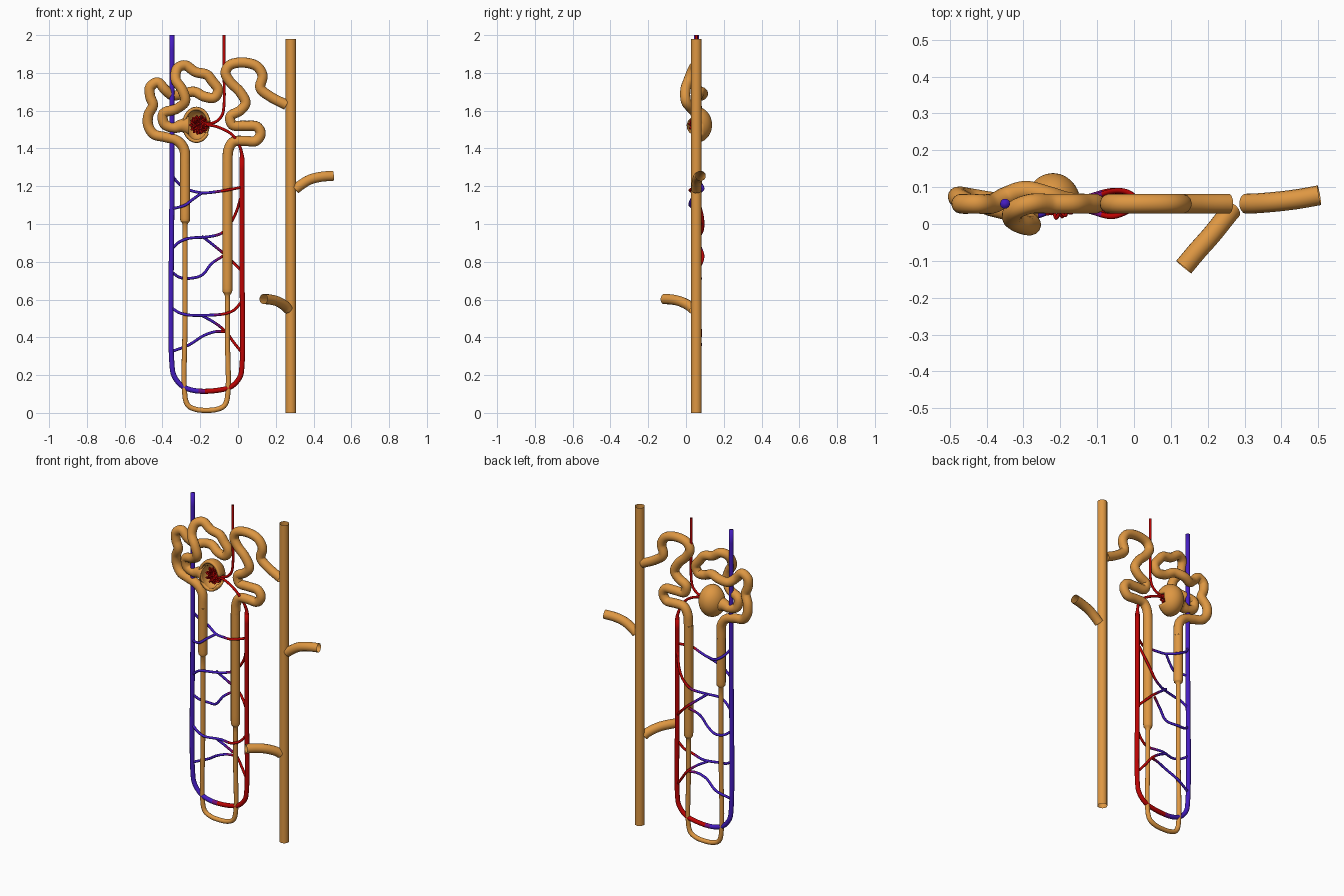
import bpy, bmesh, math
from mathutils import Vector

Y0 = 0.055      # main depth of the whole diagram
R = 0.027       # thick tubule radius
T = 0.0135      # thin limb radius
C = 0.0075      # capillary radius


def material(name, rgb):
    m = bpy.data.materials.new(name)
    m.diffuse_color = (*rgb, 1)
    return m


TAN = material("tubule tan", (0.73, 0.31, 0.055))
RED = material("artery red", (0.50, 0.001, 0.001))
VIOLET = material("vein violet", (0.06, 0.012, 0.53))
PLUM = material("blend plum", (0.18, 0.005, 0.20))
BLOOD = [RED, VIOLET, PLUM]


def finish(bm, name, mats):
    bmesh.ops.recalc_face_normals(bm, faces=bm.faces)
    me = bpy.data.meshes.new(name)
    for f in bm.faces:
        f.smooth = True
    bm.to_mesh(me)
    bm.free()
    for m in mats:
        me.materials.append(m)
    ob = bpy.data.objects.new(name, me)
    bpy.context.collection.objects.link(ob)
    return ob


def smooth_path(keys, steps):
    """Centripetal spline through (point, radius) keys."""
    p = [k[0] for k in keys]
    p = [2 * p[0] - p[1]] + p + [2 * p[-1] - p[-2]]
    out = []
    for i in range(1, len(p) - 2):
        a, b, c, d = p[i - 1:i + 3]
        t0, t1, t2 = [max((v - u).length, 1e-5) ** 0.5 for u, v in ((a, b), (b, c), (c, d))]
        m1 = t1 * ((b - a) / t0 - (c - a) / (t0 + t1) + (c - b) / t1)
        m2 = t1 * ((c - b) / t1 - (d - b) / (t1 + t2) + (d - c) / t2)
        r1, r2 = keys[i - 1][1], keys[i][1]
        for s in range(steps):
            t = s / steps
            q = ((2*t**3 - 3*t**2 + 1) * b + (t**3 - 2*t**2 + t) * m1
                 + (3*t**2 - 2*t**3) * c + (t**3 - t**2) * m2)
            out.append((q, r1 + (r2 - r1) * t))
    out.append(keys[-1])
    return out


def sweep(bm, keys, sides=14, steps=5, caps=False, split=None):
    """Round tube along keys; it turns from red to violet left of x = split."""
    path = smooth_path(keys, steps)
    rings, normal = [], None
    for i, (q, r) in enumerate(path):
        tan = (path[min(i + 1, len(path) - 1)][0] - path[max(i - 1, 0)][0]).normalized()
        if normal is None:
            normal = tan.orthogonal()
        normal = (normal - tan * normal.dot(tan)).normalized()
        side = tan.cross(normal)
        rings.append([bm.verts.new(q + r * (normal * math.cos(a) + side * math.sin(a)))
                      for a in (2 * math.pi * k / sides for k in range(sides))])
    faces = []
    for a, b in zip(rings, rings[1:]):
        for k in range(sides):
            n = (k + 1) % sides
            faces.append(bm.faces.new((a[k], a[n], b[n], b[k])))
    if caps:
        faces += [bm.faces.new(rings[0]), bm.faces.new(rings[-1])]
    if split is not None:
        for f in faces:
            x = f.calc_center_median().x
            f.material_index = 2 if abs(x - split) < 0.016 else int(x < split)


def tube(name, pts, mats, r=R, **kw):
    """pts are (x, z[, y[, radius]])."""
    keys = [(Vector((p[0], p[2] if len(p) > 2 else Y0, p[1])), p[3] if len(p) > 3 else r)
            for p in pts]
    bm = bmesh.new()
    sweep(bm, keys, **kw)
    return finish(bm, name, mats)


# collecting duct, hollow, with its two side branches starting at its wall
tube("collecting_duct", [(0.28, 0), (0.28, 1), (0.28, 1.98)], [TAN], r=0.0285, steps=2)
tube("upper_branch", [(0.303, 1.183), (0.33, 1.205, 0.056), (0.38, 1.235, 0.06),
                      (0.44, 1.25, 0.067), (0.503, 1.255, 0.078)], [TAN])
tube("lower_branch", [(0.265, 0.548, 0.038), (0.25, 0.565, 0.02), (0.21, 0.59, -0.03),
                      (0.17, 0.6, -0.075), (0.135, 0.603, -0.117)], [TAN])

# proximal convoluted tubule, from the capsule neck to the straight part
tube("proximal_tubule", [
    (-0.26, 1.52, Y0, 0.052), (-0.30, 1.52, Y0, 0.034), (-0.34, 1.51), (-0.39, 1.53),
    (-0.395, 1.585, 0.05), (-0.325, 1.61, 0.03), (-0.28, 1.65, 0.0), (-0.295, 1.71, -0.003),
    (-0.33, 1.765, 0.015), (-0.32, 1.825, 0.04), (-0.28, 1.84), (-0.225, 1.805),
    (-0.165, 1.79), (-0.135, 1.755), (-0.105, 1.71), (-0.125, 1.67), (-0.18, 1.675, 0.06),
    (-0.23, 1.70, 0.075), (-0.295, 1.69, 0.09), (-0.345, 1.68, 0.075), (-0.385, 1.71),
    (-0.425, 1.75), (-0.465, 1.725), (-0.465, 1.675), (-0.45, 1.63), (-0.475, 1.575, 0.07),
    (-0.475, 1.52, 0.075), (-0.445, 1.475, 0.07), (-0.385, 1.46, 0.06), (-0.32, 1.44),
    (-0.285, 1.395), (-0.28, 1.31)], [TAN], steps=6)

# loop: thick descending, thin hairpin, thick ascending
tube("nephron_loop", [
    (-0.28, 1.31), (-0.28, 1.03), (-0.28, 1.015, Y0, 0.025), (-0.28, 1.0, Y0, T),
    (-0.28, 0.5, Y0, T), (-0.28, 0.08, Y0, T), (-0.262, 0.037, Y0, T), (-0.22, 0.018, Y0, T),
    (-0.168, 0.0135, Y0, T), (-0.115, 0.018, Y0, T), (-0.074, 0.037, Y0, T),
    (-0.056, 0.08, Y0, T), (-0.056, 0.4, Y0, T), (-0.056, 0.62, Y0, T),
    (-0.056, 0.64, Y0, 0.025), (-0.056, 0.66), (-0.056, 1.0), (-0.056, 1.33)], [TAN])

# distal convoluted tubule, up to the wall of the collecting duct
tube("distal_tubule", [
    (-0.056, 1.33), (-0.05, 1.395), (-0.025, 1.435), (0.035, 1.44), (0.095, 1.44),
    (0.12, 1.48), (0.10, 1.515), (0.035, 1.52), (-0.03, 1.525), (-0.04, 1.57),
    (0.01, 1.60), (0.04, 1.64), (0.01, 1.70), (-0.04, 1.75), (-0.066, 1.80), (-0.045, 1.84),
    (0.025, 1.855), (0.10, 1.835), (0.13, 1.785), (0.118, 1.72), (0.17, 1.675),
    (0.257, 1.63)], [TAN], steps=6)

# capsule: cup open to the front, notched on the right for the vessels
bm = bmesh.new()
N, M = 36, 14
centre, radii = Vector((-0.22, 0.052, 1.525)), (0.076, 0.086, 0.096)
pole = bm.verts.new(centre + Vector((0, radii[1], 0)))
rows = []
for j in range(1, M + 1):
    a = math.radians(106) * j / M
    rows.append([bm.verts.new(centre + Vector((
        radii[0] * math.sin(a) * math.cos(b), radii[1] * math.cos(a),
        radii[2] * math.sin(a) * math.sin(b)))) for b in (2 * math.pi * k / N for k in range(N))])
for k in range(N):
    n = (k + 1) % N
    bm.faces.new((pole, rows[0][k], rows[0][n]))
    for a, b in zip(rows, rows[1:]):
        bm.faces.new((a[k], b[k], b[n], a[n]))
notch = [f for f in bm.faces
         if f.calc_center_median().x > centre.x + 0.03
         and f.calc_center_median().y < 0.08
         and abs(f.calc_center_median().z - centre.z + 0.012) < 0.032]
bmesh.ops.delete(bm, geom=notch, context='FACES')
capsule = finish(bm, "capsule", [TAN])
wall = capsule.modifiers.new("wall", 'SOLIDIFY')
wall.thickness = 0.016
wall.offset = -1

# glomerulus: knot of capillary loops around a hub
bm = bmesh.new()
hub = Vector((-0.205, 0.065, 1.525))
for i in range(34):
    z = 1 - 2 * (i + 0.5) / 34
    a = i * 2.39996
    s = math.sqrt(1 - z * z)
    d = Vector((s * math.cos(a), s * math.sin(a), z))
    w = d.orthogonal().normalized() * 0.009
    loop = [hub, hub + d * 0.03 + w, hub + d * 0.05, hub + d * 0.03 - w, hub]
    sweep(bm, [(q, 0.005) for q in loop], sides=7, steps=4)
sweep(bm, [(hub, 0.03), (hub + Vector((0.03, 0, 0)), 0.016),
           (hub + Vector((0.06, 0, 0)), 0.007)], sides=10)
finish(bm, "glomerulus", [RED])

# arterioles in and out of the glomerulus
tube("afferent_arteriole", [(-0.074, 2.0), (-0.074, 1.8), (-0.074, 1.63), (-0.085, 1.575),
                            (-0.12, 1.54), (-0.19, 1.525)], [RED], r=C)
tube("efferent_arteriole", [(-0.19, 1.525), (-0.13, 1.52, 0.05), (-0.075, 1.50, 0.042),
                            (-0.03, 1.472, 0.036), (0.005, 1.42, 0.045), (0.02, 1.37, Y0, 0.009),
                            (0.021, 1.345, Y0, 0.0135)], [RED], r=C)

# long vessel running beside the loop, red turning violet at the bend
tube("loop_vessel", [
    (0.021, 1.345), (0.021, 0.8), (0.021, 0.25), (0.01, 0.19), (-0.035, 0.14),
    (-0.12, 0.118), (-0.23, 0.118), (-0.295, 0.142), (-0.338, 0.195), (-0.35, 0.26),
    (-0.35, 1.2), (-0.35, 2.0)], BLOOD, r=0.0135, steps=10, caps=True, split=-0.19)

# capillary network bridging the two sides
F, B = 0.021, 0.09      # in front of / behind the limbs
capillaries = [
    [(0.02, 1.195), (-0.056, 1.18, F), (-0.12, 1.17, 0.035), (-0.19, 1.165),
     (-0.27, 1.185, B), (-0.32, 1.22, 0.075), (-0.35, 1.26)],
    [(-0.19, 1.165), (-0.24, 1.13, 0.03), (-0.28, 1.10, F), (-0.35, 1.08)],
    [(0.02, 1.155), (-0.015, 1.05, 0.085), (-0.05, 0.99, B), (-0.09, 0.95, 0.08),
     (-0.16, 0.932), (-0.26, 0.924, 0.035), (-0.31, 0.905, 0.045), (-0.35, 0.87)],
    [(-0.19, 0.935), (-0.12, 0.88, 0.075), (-0.06, 0.83, B), (-0.02, 0.79, 0.08), (0.02, 0.75)],
    [(-0.35, 0.745), (-0.31, 0.718, 0.07), (-0.26, 0.712, 0.078), (-0.19, 0.73),
     (-0.14, 0.79, 0.06), (-0.08, 0.83, 0.085)],
    [(0.02, 0.59), (-0.02, 0.545, 0.045), (-0.07, 0.525, 0.035), (-0.16, 0.517),
     (-0.26, 0.518, 0.035), (-0.31, 0.53, 0.045), (-0.35, 0.555)],
    [(-0.19, 0.515), (-0.12, 0.475, 0.065), (-0.065, 0.43, 0.078), (-0.02, 0.37, 0.07),
     (0.02, 0.32)],
    [(-0.35, 0.325), (-0.26, 0.36, 0.077), (-0.18, 0.41, 0.06), (-0.12, 0.43, 0.065),
     (-0.065, 0.43, 0.078)],
]
for i, pts in enumerate(capillaries, 1):
    tube(f"capillary_{i}", pts, BLOOD, r=C, sides=10, steps=8, split=-0.105)
